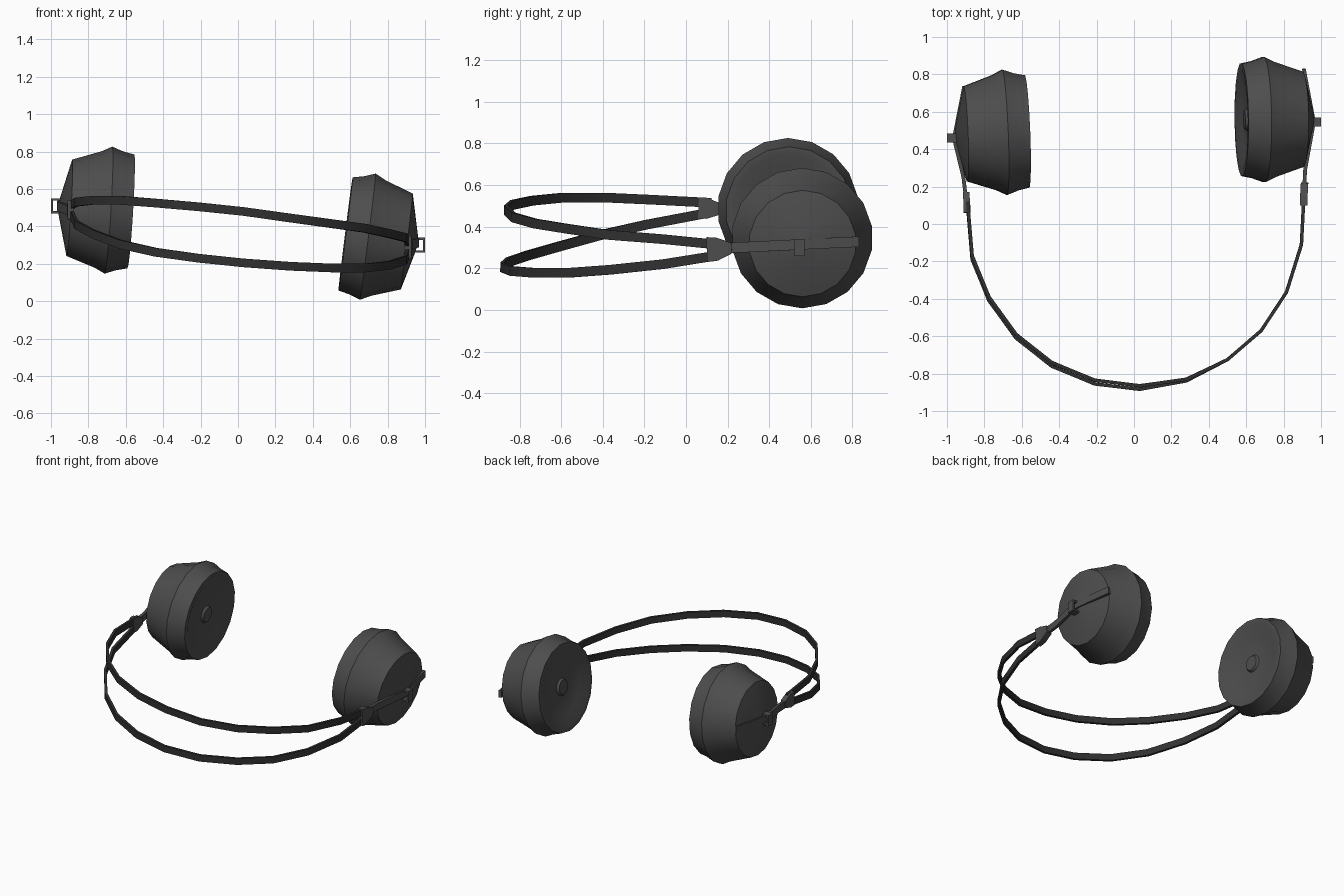
import bpy, bmesh, math
from mathutils import Vector

if "Cube" in bpy.data.objects:
    bpy.data.objects.remove(bpy.data.objects["Cube"])


def material(name, v):
    m = bpy.data.materials.new(name)
    m.diffuse_color = (v, v, v, 1)
    m.use_nodes = True
    m.node_tree.nodes["Principled BSDF"].inputs["Base Color"].default_value = m.diffuse_color
    return m


CUP_MAT = material("dark_grey", 0.075)
BAND_MAT = material("near_black", 0.03)


def finish(name, bm, mat, angle):
    bmesh.ops.recalc_face_normals(bm, faces=bm.faces)
    me = bpy.data.meshes.new(name)
    bm.to_mesh(me)
    bm.free()
    ob = bpy.data.objects.new(name, me)
    bpy.context.collection.objects.link(ob)
    me.materials.append(mat)
    bpy.ops.object.select_all(action='DESELECT')
    ob.select_set(True)
    bpy.context.view_layer.objects.active = ob
    bpy.ops.object.shade_smooth_by_angle(angle=math.radians(angle))
    return ob


def skin(bm, rings):
    """Bridge equal-length vertex rings and cap both ends."""
    n = len(rings[0])
    for a, b in zip(rings, rings[1:]):
        for i in range(n):
            j = (i + 1) % n
            bm.faces.new((a[i], a[j], b[j], b[i]))
    bm.faces.new(rings[0])
    bm.faces.new(rings[-1])


def strip(name, pts, heights, thick, mat):
    """Sweep an upright rectangular section along a path."""
    bm = bmesh.new()
    pts = [Vector(p) for p in pts]
    rings = []
    for i, p in enumerate(pts):
        t = pts[min(i + 1, len(pts) - 1)] - pts[max(i - 1, 0)]
        side = t.cross(Vector((0, 0, 1))).normalized() * thick / 2
        up = side.cross(t).normalized()
        up = up * (1 if up.z > 0 else -1) * heights[i] / 2
        rings.append([bm.verts.new(p + side * a + up * b)
                      for a, b in ((1, 1), (-1, 1), (-1, -1), (1, -1))])
    skin(bm, rings)
    return finish(name, bm, mat, 20)


def lathe(name, profile, origin, axis, sides=18):
    """Revolve (distance outward, radius) points about a tilted axis."""
    bm = bmesh.new()
    axis = Vector(axis).normalized()
    u = axis.cross(Vector((0, 1, 0))).normalized()
    v = axis.cross(u)
    rings = []
    for t, r in profile:
        rings.append([bm.verts.new(Vector(origin) + axis * t
                                   + u * r * math.cos(a) + v * r * math.sin(a))
                      for a in (2 * math.pi * k / sides for k in range(sides))])
    skin(bm, rings)
    return finish(name, bm, CUP_MAT, 45)


def hinge_loop(name, s, c):
    """Open square loop on the outside of a cup, made of three plates."""
    bm = bmesh.new()
    plates = [((0, 0, 0.034), (0.07, 0.05, 0.012)),
              ((0, 0, -0.034), (0.07, 0.05, 0.012)),
              ((s * 0.029, 0, 0), (0.012, 0.05, 0.08))]
    for off, size in plates:
        vs = bmesh.ops.create_cube(bm, size=1)['verts']
        bmesh.ops.scale(bm, vec=size, verts=vs)
        bmesh.ops.translate(bm, vec=Vector(c) + Vector(off), verts=vs)
    finish(name, bm, CUP_MAT, 20)


# Ear cups: cushion dish, bulging rim, tapered shell and shallow cone back
CUP = [(0.015, 0.05), (0.03, 0.06), (0.03, 0.2), (0.0, 0.27), (0.0, 0.305),
       (0.06, 0.318), (0.12, 0.34), (0.175, 0.312), (0.33, 0.258), (0.385, 0.04)]
lathe("left_ear_cup", CUP, (-0.573, 0.495, 0.48), (-1, -0.04, 0.06))
lathe("right_ear_cup", CUP, (0.575, 0.557, 0.36), (1, 0.01, -0.125))

# Hinge loops on the outer centres
hinge_loop("left_hinge_loop", -1, (-0.965, 0.46, 0.51))
hinge_loop("right_hinge_loop", 1, (0.965, 0.545, 0.30))

# Arms running over the full width of each cup back
strip("left_arm", [(-0.893, 0.09, 0.48), (-0.912, 0.25, 0.49), (-0.958, 0.44, 0.507),
                   (-0.958, 0.48, 0.512), (-0.908, 0.735, 0.52)],
      [0.05] * 5, 0.02, CUP_MAT)
strip("right_arm", [(0.908, 0.15, 0.297), (0.915, 0.29, 0.302), (0.957, 0.52, 0.313),
                    (0.957, 0.57, 0.316), (0.908, 0.83, 0.328)],
      [0.05] * 5, 0.02, CUP_MAT)

# Tapered joints where both bands meet the arm
strip("left_band_joint", [(-0.893, 0.06, 0.49), (-0.893, 0.1, 0.488), (-0.898, 0.17, 0.485)],
      [0.10, 0.10, 0.05], 0.035, CUP_MAT)
strip("right_band_joint", [(0.908, 0.10, 0.29), (0.908, 0.15, 0.292), (0.912, 0.22, 0.298)],
      [0.12, 0.11, 0.05], 0.04, CUP_MAT)

# Twin head bands sharing nearly the same curve seen from above
PATH = [(-0.89, 0.12), (-0.865, -0.17), (-0.775, -0.39), (-0.63, -0.59), (-0.44, -0.74),
        (-0.21, -0.835), (0.03, -0.865), (0.28, -0.83), (0.5, -0.725), (0.68, -0.57),
        (0.815, -0.365), (0.895, -0.11), (0.908, 0.14)]
UPPER_Z = [0.515, 0.53, 0.54, 0.54, 0.525, 0.505, 0.48, 0.445, 0.415, 0.39, 0.36, 0.34, 0.315]
LOWER_Z = [0.465, 0.41, 0.36, 0.305, 0.262, 0.23, 0.205, 0.187, 0.178, 0.178, 0.193, 0.22, 0.26]
upper = [(x, y, z) for (x, y), z in zip(PATH, UPPER_Z)]
lower = [(x, y - 0.02 * max(0, 1 - max(x, 0) / 0.5), z) for (x, y), z in zip(PATH, LOWER_Z)]
strip("upper_head_band", upper, [0.046] * 13, 0.018, BAND_MAT)
strip("lower_head_band", lower, [0.046] * 13, 0.018, BAND_MAT)
